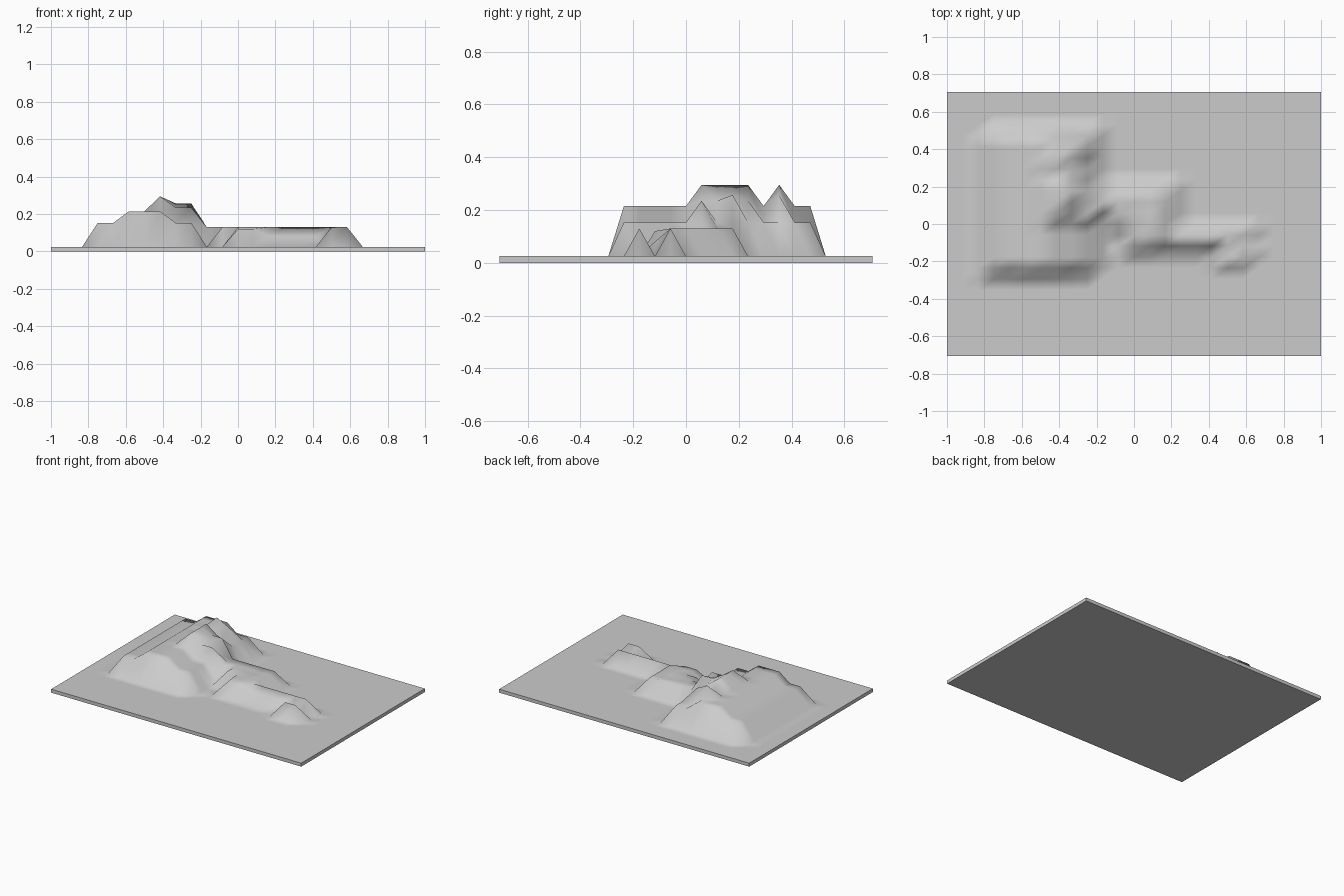
import bpy, bmesh

cube = bpy.data.objects.get("Cube")
if cube:
    bpy.data.objects.remove(cube, do_unlink=True)

N = 24                      # cells each way
W, D, BASE = 2.0, 1.412, 0.025
height = {}


def raise_block(cols, rows, z):
    """Set grid points in inclusive column and row ranges to height z."""
    for i in range(cols[0], cols[1] + 1):
        for j in range(rows[0], rows[1] + 1):
            height[i, j] = z


# Low spur: shelf beside the hill, long ridge, and small outlying ridge
raise_block((10, 14), (12, 15), 0.13)
raise_block((10, 10), (12, 12), BASE)
raise_block((12, 19), (11, 11), 0.13)
raise_block((12, 13), (10, 10), 0.12)
raise_block((14, 17), (10, 10), 0.08)
raise_block((18, 19), (9, 9), 0.13)
raise_block((13, 13), (14, 14), 0.12)

# Main hill: broad shoulders with a raised spine
raise_block((3, 9), (8, 20), 0.153)
raise_block((5, 7), (8, 20), 0.215)

# Peaks on the spine and its right flank
raise_block((7, 7), (13, 16), 0.295)
raise_block((7, 7), (18, 18), 0.295)
raise_block((8, 8), (13, 16), 0.235)
raise_block((8, 8), (18, 18), 0.255)
for j, z in ((13, 0.235), (15, 0.257)):
    raise_block((8, 9), (j, j), z)

# Terrain surface, every cell split along the same diagonal
bm = bmesh.new()
grid = {}
for i in range(N + 1):
    for j in range(N + 1):
        grid[i, j] = bm.verts.new((W * (i / N - 0.5), D * (j / N - 0.5),
                                   height.get((i, j), BASE)))
for i in range(N):
    for j in range(N):
        a, b = grid[i, j], grid[i + 1, j]
        c, d = grid[i + 1, j + 1], grid[i, j + 1]
        for tri in ((a, b, c), (a, c, d)):
            bm.faces.new(tri).smooth = True

# Slab sides and underside
rim = [e for e in bm.edges if e.is_boundary]
for e in rim:
    e.smooth = False
result = bmesh.ops.extrude_edge_only(bm, edges=rim)
for v in result["geom"]:
    if isinstance(v, bmesh.types.BMVert):
        v.co.z = 0
bottom = [e for e in bm.edges if e.is_boundary]
bmesh.ops.contextual_create(bm, geom=bottom)
bmesh.ops.recalc_face_normals(bm, faces=bm.faces)
for f in bm.faces:
    if min(v.co.z for v in f.verts) < 0.001:
        f.smooth = False
        for e in f.edges:
            e.smooth = False

mesh = bpy.data.meshes.new("terrain_slab")
bm.to_mesh(mesh)
bm.free()
terrain = bpy.data.objects.new("terrain_slab", mesh)
bpy.context.collection.objects.link(terrain)

# Plain grey finish
grey = bpy.data.materials.new("plain_grey")
grey.use_nodes = True
colour = (0.6, 0.6, 0.6, 1)
grey.diffuse_color = colour
grey.node_tree.nodes["Principled BSDF"].inputs["Base Color"].default_value = colour
mesh.materials.append(grey)
